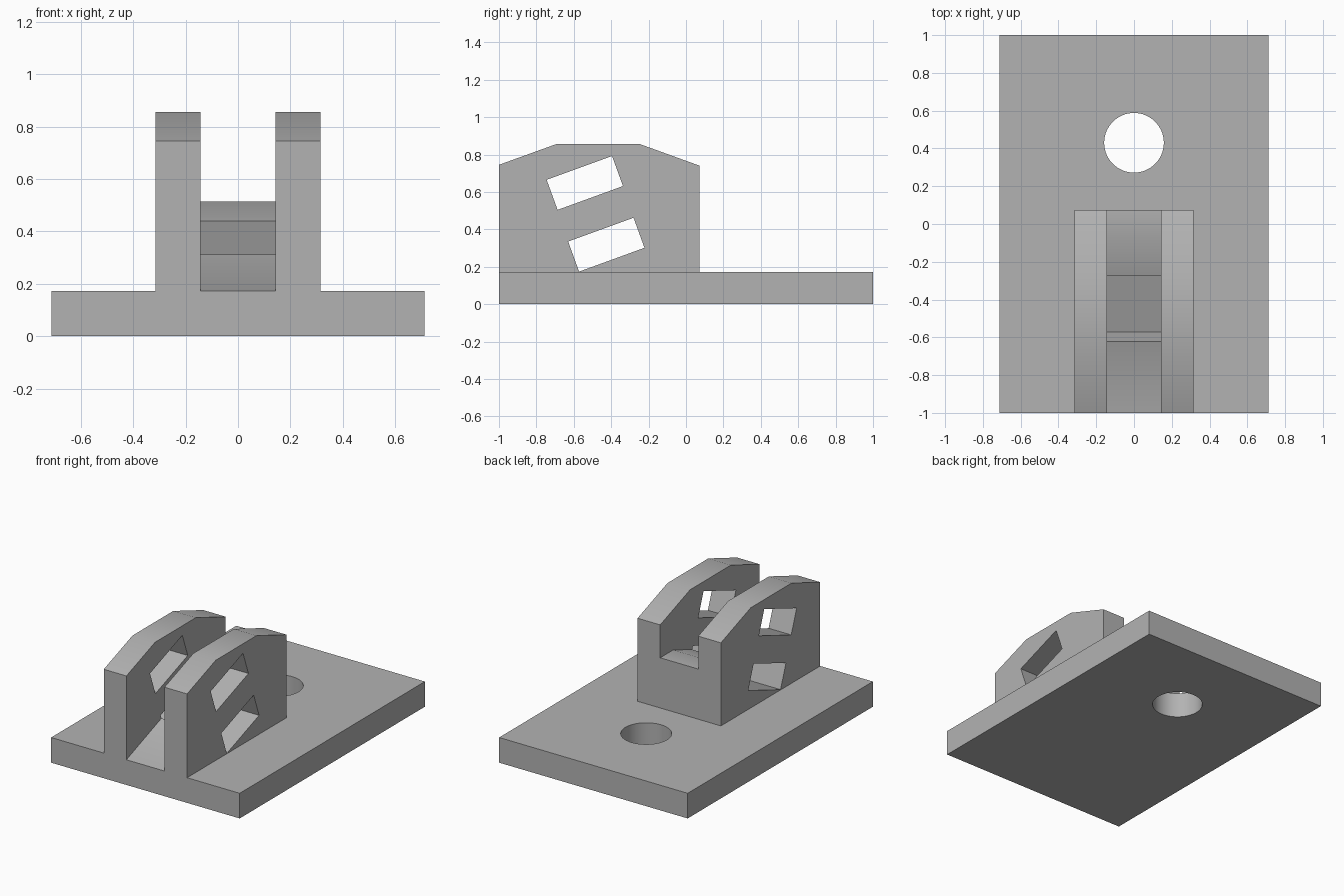
import bpy, bmesh, math
from mathutils import Vector

default = bpy.data.objects.get("Cube")
if default:
    bpy.data.objects.remove(default, do_unlink=True)

grey = bpy.data.materials.new("plain grey")
grey.use_nodes = True
colour = (0.45, 0.45, 0.45, 1)
grey.diffuse_color = colour
grey.node_tree.nodes["Principled BSDF"].inputs["Base Color"].default_value = colour


def prism(name, outline, axis, start, end):
    """Extrude an outline along x (points are y, z) or along z (points are x, y)."""
    bm = bmesh.new()
    place = (lambda a, b: (start, a, b)) if axis == "x" else (lambda a, b: (a, b, start))
    face = bm.faces.new([bm.verts.new(place(a, b)) for a, b in outline])
    new = bmesh.ops.extrude_face_region(bm, geom=[face])["geom"]
    depth = Vector((end - start, 0, 0) if axis == "x" else (0, 0, end - start))
    bmesh.ops.translate(bm, vec=depth, verts=[v for v in new if isinstance(v, bmesh.types.BMVert)])
    bmesh.ops.recalc_face_normals(bm, faces=bm.faces)
    mesh = bpy.data.meshes.new(name)
    bm.to_mesh(mesh)
    bm.free()
    mesh.materials.append(grey)
    obj = bpy.data.objects.new(name, mesh)
    bpy.context.collection.objects.link(obj)
    return obj


def combine(target, tool, operation):
    """Apply a boolean and discard the tool."""
    mod = target.modifiers.new(operation, "BOOLEAN")
    mod.object, mod.operation, mod.solver = tool, operation, "EXACT"
    bpy.context.view_layer.objects.active = target
    bpy.ops.object.modifier_apply(modifier=mod.name)
    bpy.data.objects.remove(tool, do_unlink=True)


# Base plate with a round bolt hole
w = 0.713
plate = prism("base_plate", [(-w, -1), (w, -1), (w, 1), (-w, 1)], "z", 0, 0.172)
turns = [i * math.tau / 64 for i in range(64)]
hole = prism("hole_cutter", [(0.158 * math.cos(t), 0.43 + 0.158 * math.sin(t)) for t in turns],
             "z", -0.1, 0.3)
combine(plate, hole, "DIFFERENCE")

# Upright block with a chamfered top
block = prism("clevis_block", [(-1, 0.08), (0.073, 0.08), (0.073, 0.74), (-0.25, 0.857),
                               (-0.69, 0.857), (-1, 0.745)], "x", -0.315, 0.315)

# Channel between the cheeks, with a ramp that levels off at the back
channel = prism("channel_cutter", [(-1.1, 0.135), (-0.067, 0.515), (0.2, 0.515), (0.2, 1),
                                   (-1.1, 1)], "x", -0.144, 0.144)
combine(block, channel, "DIFFERENCE")

# Two tilted rectangular slots through both cheeks
tilt = math.radians(20)
along = Vector((math.cos(tilt), math.sin(tilt))) * 0.186
across = Vector((-math.sin(tilt), math.cos(tilt))) * 0.0855
for centre in (Vector((-0.426, 0.318)), Vector((-0.541, 0.648))):
    corners = [centre + along * s + across * t for s, t in ((-1, -1), (1, -1), (1, 1), (-1, 1))]
    combine(block, prism("slot_cutter", corners, "x", -0.5, 0.5), "DIFFERENCE")

# One solid bracket
combine(plate, block, "UNION")
plate.name = "mounting_bracket"
bpy.ops.object.select_all(action="DESELECT")
plate.select_set(True)
bpy.context.view_layer.objects.active = plate
bpy.ops.object.shade_smooth_by_angle(angle=math.radians(30))
